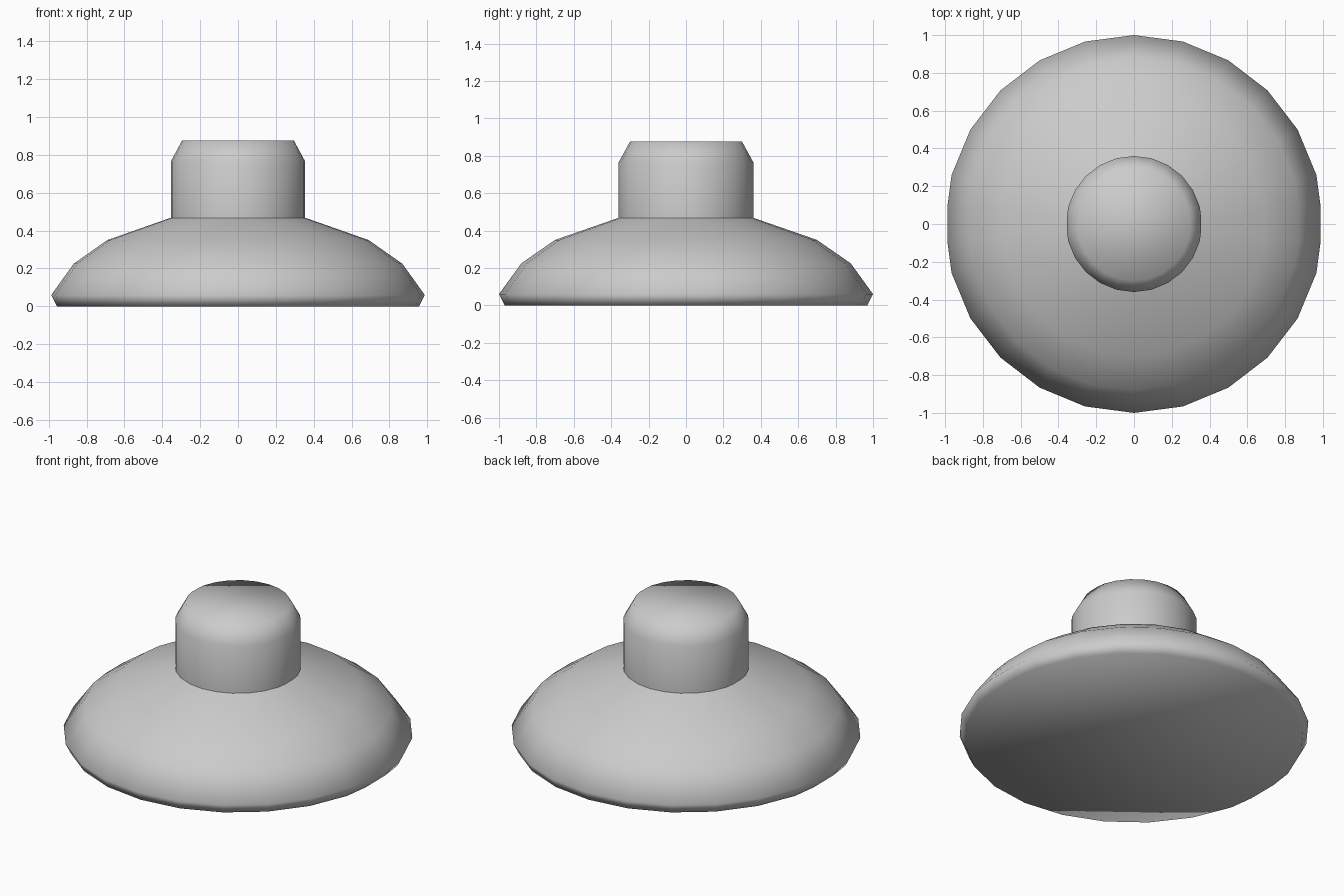
import bpy, bmesh, math

if "Cube" in bpy.data.objects:
    bpy.data.objects.remove(bpy.data.objects["Cube"])

def ring_points():
    # 24-sided ring whose two corners on the x axis are trimmed flat
    pts = []
    for i in range(24):
        a = math.radians(15 * i)
        if i in (0, 12):
            s = 1 if i == 0 else -1
            pts += [(0.987 * s, -0.1 * s), (0.987 * s, 0.1 * s)]
        else:
            pts.append((math.cos(a), math.sin(a)))
    return pts

def lathe(name, profile, cap_bottom=False, cap_top=False):
    bm = bmesh.new()
    rings = [[bm.verts.new((r * x, r * y, z)) for x, y in ring_points()]
             for r, z in profile]
    n = len(rings[0])
    for lo, hi in zip(rings, rings[1:]):
        for i in range(n):
            j = (i + 1) % n
            bm.faces.new((lo[i], lo[j], hi[j], hi[i]))
    if cap_bottom:
        bm.faces.new(rings[0][::-1])
    if cap_top:
        bm.faces.new(rings[-1])
    for f in bm.faces:
        f.smooth = True
    mesh = bpy.data.meshes.new(name)
    bm.to_mesh(mesh)
    bm.free()
    obj = bpy.data.objects.new(name, mesh)
    bpy.context.collection.objects.link(obj)
    return obj

# Low domed base with a narrow undercut foot
lathe("domed_base", [(0.97, 0), (1.0, 0.06), (0.88, 0.225), (0.7, 0.35), (0.36, 0.468)],
      cap_bottom=True)

# Cylindrical knob with a chamfered top, meeting the dome at a crisp edge
lathe("knob", [(0.36, 0.468), (0.36, 0.765), (0.3, 0.875)], cap_top=True)
